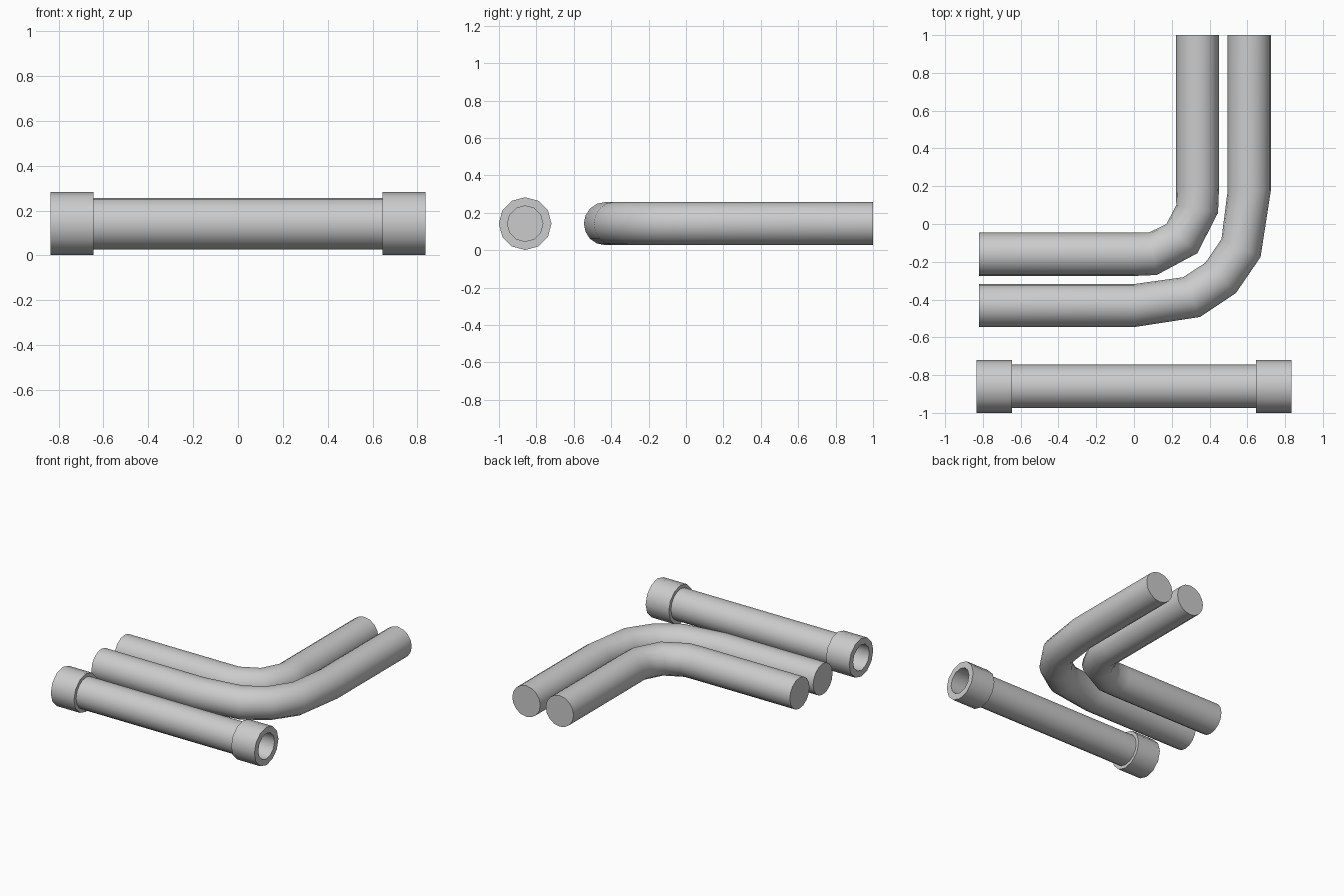
import bpy, bmesh, math

if "Cube" in bpy.data.objects:
    bpy.data.objects.remove(bpy.data.objects["Cube"])

ZC = 0.142
R = 0.115


def loft(name, rings, closed=False):
    """Skin a list of point rings; cap the ends unless closed into a loop."""
    bm = bmesh.new()
    vs = [[bm.verts.new(p) for p in ring] for ring in rings]
    n = len(vs[0])
    for i in range(len(vs) if closed else len(vs) - 1):
        a, b = vs[i], vs[(i + 1) % len(vs)]
        for j in range(n):
            k = (j + 1) % n
            bm.faces.new((a[j], a[k], b[k], b[j]))
    if not closed:
        bm.faces.new(vs[0])
        bm.faces.new(vs[-1])
    bmesh.ops.recalc_face_normals(bm, faces=bm.faces)
    me = bpy.data.meshes.new(name)
    bm.to_mesh(me)
    bm.free()
    ob = bpy.data.objects.new(name, me)
    bpy.context.collection.objects.link(ob)
    bpy.ops.object.select_all(action='DESELECT')
    ob.select_set(True)
    bpy.context.view_layer.objects.active = ob
    bpy.ops.object.shade_smooth_by_angle(angle=math.radians(40))
    return ob


def ring_x(x, r, n, y=-0.86):
    return [(x, y + r * math.cos(2 * math.pi * i / n), ZC + r * math.sin(2 * math.pi * i / n))
            for i in range(n)]


def bent_pipe(name, stations, n=16):
    """Each station gives the inner and outer edge of the section in plan."""
    rings = []
    for (ax, ay), (bx, by) in stations:
        ring = []
        for i in range(n):
            t = 2 * math.pi * i / n
            w = (1 - math.cos(t)) / 2
            ring.append((ax + (bx - ax) * w, ay + (by - ay) * w, ZC + R * math.sin(t)))
        rings.append(ring)
    return loft(name, rings)


# Straight pipe with hollow end collars
loft("straight_pipe", [ring_x(-0.65, R, 16), ring_x(0.65, R, 16)])
for name, s in (("left_collar", -1), ("right_collar", 1)):
    loft(name, [ring_x(s * x, r, 12) for x, r in
                ((0.645, 0.095), (0.645, 0.141), (0.835, 0.141), (0.835, 0.095))], closed=True)

# Inner bent pipe, tight elbow
bent_pipe("inner_bent_pipe", [
    ((-0.82, -0.045), (-0.82, -0.275)), ((0, -0.045), (0, -0.275)),
    ((0.08, -0.045), (0.12, -0.27)), ((0.172, 0.0), (0.335, -0.155)),
    ((0.224, 0.1), (0.445, 0.06)), ((0.222, 0.19), (0.45, 0.19)),
    ((0.222, 1), (0.45, 1))])

# Outer bent pipe, wide elbow
bent_pipe("outer_bent_pipe", [
    ((-0.82, -0.318), (-0.82, -0.546)), ((0, -0.318), (0, -0.546)),
    ((0.26, -0.282), (0.35, -0.492)), ((0.378, -0.205), (0.54, -0.365)),
    ((0.463, -0.08), (0.67, -0.175)), ((0.495, 0.17), (0.725, 0.18)),
    ((0.495, 1), (0.725, 1))])
